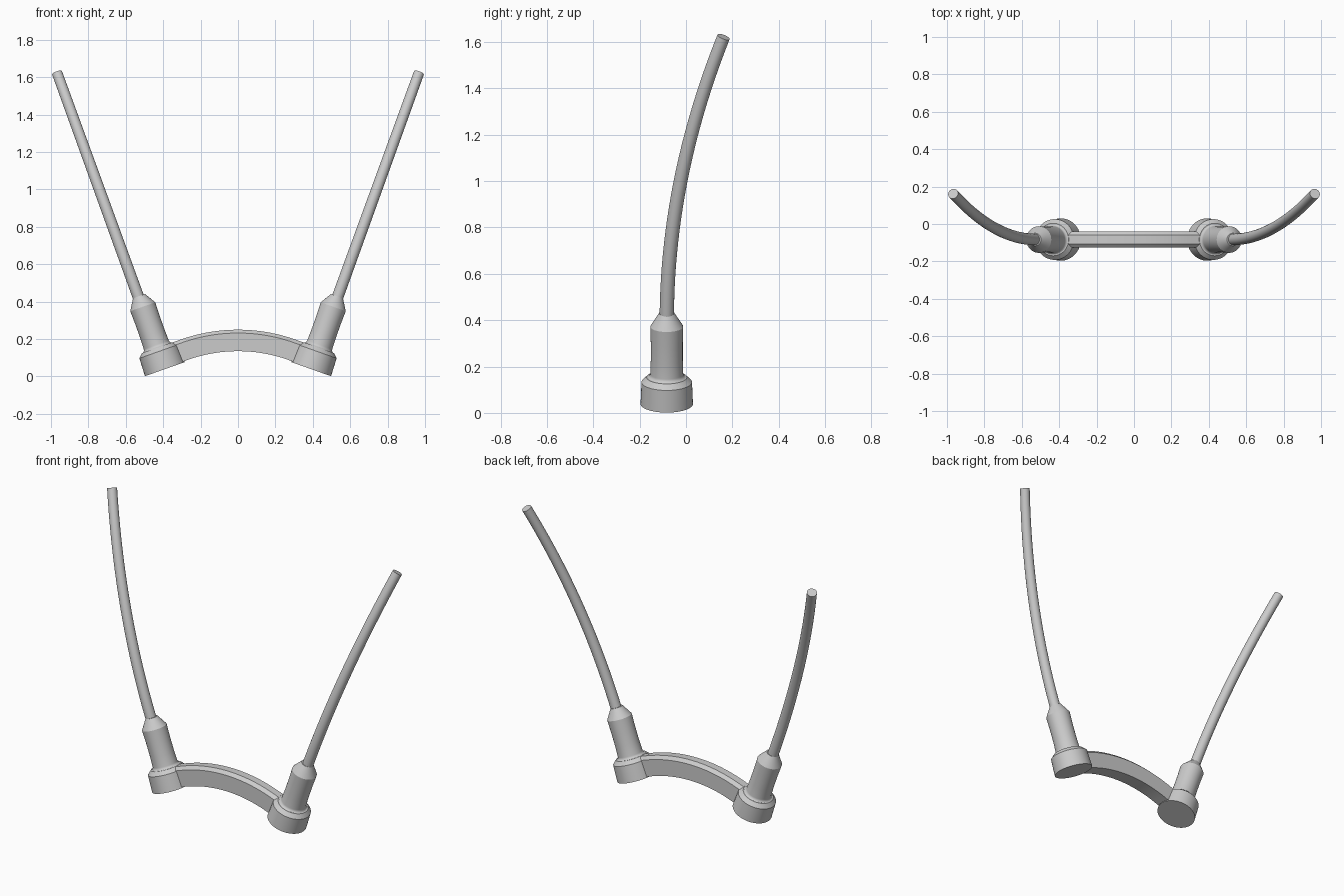
import bpy, bmesh, math
from mathutils import Vector, Matrix

if "Cube" in bpy.data.objects:
    bpy.data.objects.remove(bpy.data.objects["Cube"])

Y = -0.083                      # depth of the base and posts
TILT = math.radians(19.5)       # outward lean of pads and posts
ROOT = Vector((0.391, Y, 0.039))
SEG = 64


def make(name, rings, mirror=True, angle=20):
    """Skin a list of closed rings, cap both ends, shade smooth by angle."""
    bm = bmesh.new()
    vs = [[bm.verts.new(p) for p in r] for r in rings]
    n = len(rings[0])
    for a, b in zip(vs, vs[1:]):
        for i in range(n):
            j = (i + 1) % n
            bm.faces.new((a[i], a[j], b[j], b[i]))
    bm.faces.new(vs[0])
    bm.faces.new(vs[-1])
    bmesh.ops.recalc_face_normals(bm, faces=bm.faces)
    me = bpy.data.meshes.new(name)
    bm.to_mesh(me)
    bm.free()
    ob = bpy.data.objects.new(name, me)
    bpy.context.collection.objects.link(ob)
    bpy.ops.object.select_all(action='DESELECT')
    ob.select_set(True)
    bpy.context.view_layer.objects.active = ob
    bpy.ops.object.shade_smooth_by_angle(angle=math.radians(angle))
    if mirror:
        ob.modifiers.new("mirror", 'MIRROR').use_mirror_merge = False
    return ob


def lathe(name, profile):
    """Revolve (radius, height) pairs about the tilted post axis."""
    m = Matrix.Translation(ROOT) @ Matrix.Rotation(TILT, 4, 'Y')
    make(name, [[m @ Vector((r * math.cos(t), r * math.sin(t), h))
                 for t in (2 * math.pi * i / SEG for i in range(SEG))]
                for r, h in profile])


# round tilted pads with bevelled top edge
lathe("pad", [(0.113, 0), (0.109, 0.100), (0.087, 0.122)])

# posts: small flare at the foot, cone at the top
flare = [(0.071 + 0.018 * (1 - math.sin(a)), 0.138 - 0.018 * math.cos(a))
         for a in (math.pi / 2 * i / 6 for i in range(7))]
lathe("post", flare + [(0.069, 0.20), (0.069, 0.28), (0.071, 0.354), (0.034, 0.414)])

# arched bridge: bevelled section swept along an arc with straight ends
section = [(-0.043, 0), (0.043, 0), (0.043, 0.097), (0.023, 0.115),
           (-0.023, 0.115), (-0.043, 0.097)]
R, N = 0.80, 32
stations = []
for i in range(N + 1):
    a = TILT * (2 * i / N - 1)
    stations.append((R * math.sin(a), 0.135 - R + R * math.cos(a), a))
for s, k in ((-1, 0), (1, len(stations))):
    x, z, a = stations[0 if s < 0 else -1]
    d = 0.10
    stations.insert(k, (x + s * d * math.cos(a), z - d * math.sin(TILT), a))
make("bridge", [[(x + h * math.sin(a), Y + w, z + h * math.cos(a)) for w, h in section]
                for x, z, a in stations], mirror=False)

# thin rods: straight from the front, bending backwards from the side
def rod_point(t):
    return Vector((0.522 + 0.445 * t, Y + 0.245 * t * t, 0.395 + 1.227 * t))

rings = []
for i in range(33):
    t = i / 32
    tan = Vector((0.445, 0.49 * t, 1.227)).normalized()
    u = Vector((0, 1, 0)).cross(tan).normalized()
    v = tan.cross(u)
    r = 0.031 - 0.003 * t
    rings.append([rod_point(t) + r * (u * math.cos(b) + v * math.sin(b))
                  for b in (2 * math.pi * j / 32 for j in range(32))])
make("rod", rings, angle=30)
